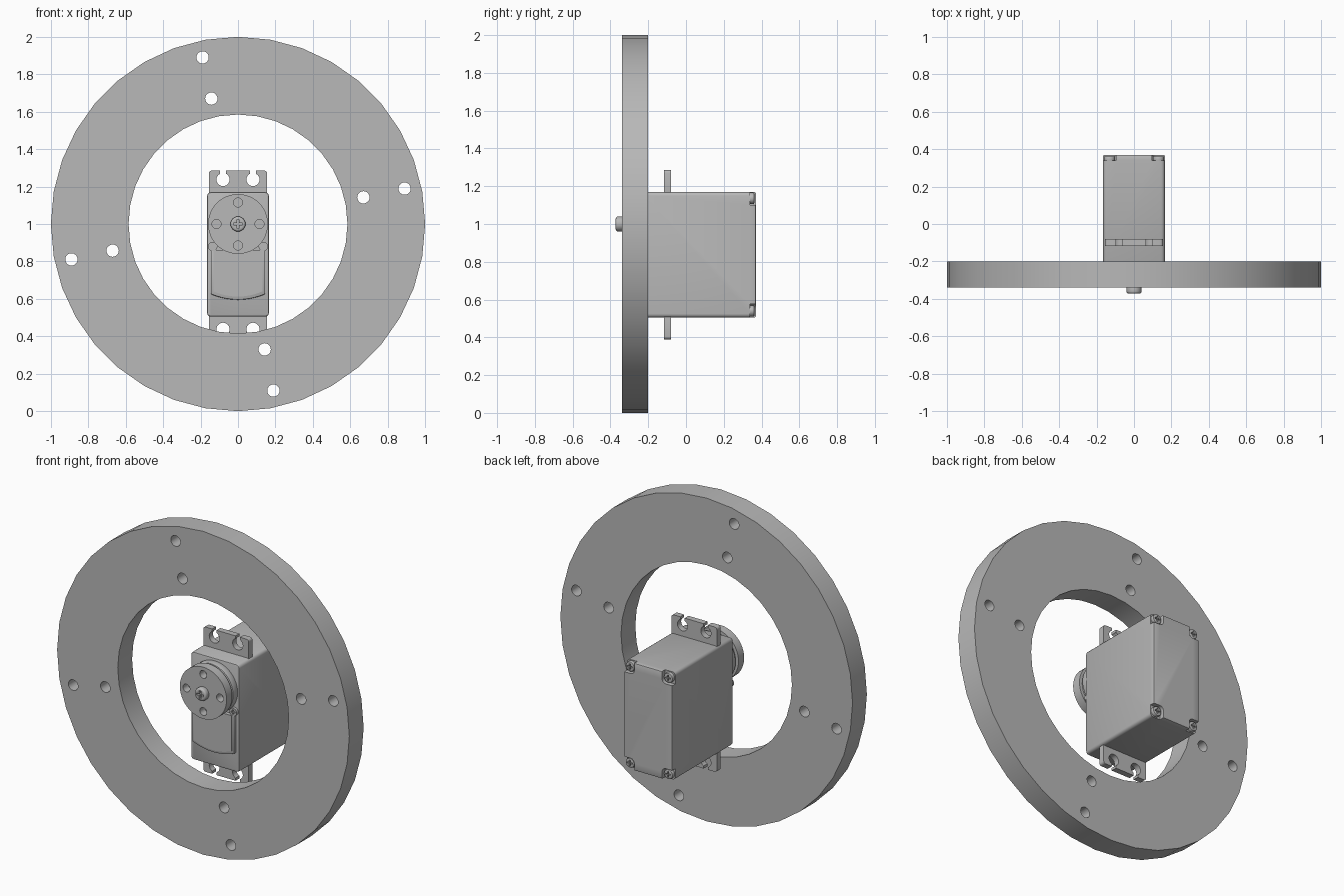
import bpy, bmesh
from math import sin, cos, pi, radians

if "Cube" in bpy.data.objects:
    bpy.data.objects.remove(bpy.data.objects["Cube"], do_unlink=True)

grey = bpy.data.materials.new("plain grey")
grey.use_nodes = True
COLOUR = (0.48, 0.48, 0.48, 1)
grey.diffuse_color = COLOUR
grey.node_tree.nodes["Principled BSDF"].inputs["Base Color"].default_value = COLOUR


def circle(r, x=0, z=1, n=32):
    return [(x + r * sin(2 * pi * i / n), z + r * cos(2 * pi * i / n)) for i in range(n)]


def rounded(x0, x1, z0, z1, r, steps=4):
    pts = []
    for k, (cx, cz) in enumerate([(x1 - r, z1 - r), (x0 + r, z1 - r),
                                  (x0 + r, z0 + r), (x1 - r, z0 + r)]):
        for i in range(steps + 1):
            a = pi / 2 * (k + i / steps)
            pts.append((cx + r * cos(a), cz + r * sin(a)))
    return pts


def rect(x0, x1, z0, z1):
    return [(x0, z0), (x1, z0), (x1, z1), (x0, z1)]


def prism(name, outlines, y0, y1):
    """Extrude one or more x-z outlines from y0 to y1."""
    bm = bmesh.new()
    for pts in outlines:
        face = bm.faces.new([bm.verts.new((x, y0, z)) for x, z in pts])
        moved = bmesh.ops.extrude_face_region(bm, geom=[face], use_keep_orig=True)["geom"]
        for v in moved:
            if isinstance(v, bmesh.types.BMVert):
                v.co.y = y1
    bmesh.ops.recalc_face_normals(bm, faces=bm.faces)
    mesh = bpy.data.meshes.new(name)
    bm.to_mesh(mesh)
    bm.free()
    mesh.materials.append(grey)
    ob = bpy.data.objects.new(name, mesh)
    bpy.context.collection.objects.link(ob)
    return ob


def select(ob):
    bpy.ops.object.select_all(action="DESELECT")
    ob.select_set(True)
    bpy.context.view_layer.objects.active = ob


def cut(ob, outlines, y0, y1):
    cutter = prism("cutter", outlines, y0, y1)
    cutter.hide_render = True
    mod = ob.modifiers.new("cut", "BOOLEAN")
    mod.operation = "DIFFERENCE"
    mod.solver = "EXACT"
    mod.object = cutter
    select(ob)
    bpy.ops.object.modifier_apply(modifier=mod.name)
    bpy.data.objects.remove(cutter, do_unlink=True)


def bevel(ob, width, segments=2):
    mod = ob.modifiers.new("bevel", "BEVEL")
    mod.width = width
    mod.segments = segments
    mod.limit_method = "ANGLE"
    mod.angle_limit = radians(50)
    select(ob)
    bpy.ops.object.modifier_apply(modifier=mod.name)


def smooth(ob):
    select(ob)
    bpy.ops.object.shade_smooth_by_angle(angle=radians(30))


def cross(x, z, arm, half):
    return rect(x - arm, x + arm, z - half, z + half), rect(x - half, x + half, z - arm, z + arm)


# Large flat ring with two circles of four bolt holes
ring = prism("mounting_ring", [circle(1, n=36)], -0.34, -0.20)
cut(ring, [circle(0.585, n=36)], -0.5, 0)
holes = []
for r in (0.685, 0.91):
    for k in range(4):
        a = radians(12 + 90 * k)
        holes.append(circle(0.033, r * cos(a), 1 + r * sin(a), 20))
cut(ring, holes, -0.5, 0)
smooth(ring)

# Motor case with screw pockets in the back corners and pits in the front
MID = 0.8375
case = prism("motor_case", [rounded(-0.165, 0.165, 0.505, 1.17, 0.02)], -0.225, 0.37)
bevel(case, 0.008)
corners = [(sx, sz) for sx in (-1, 1) for sz in (-1, 1)]
pockets = []
for sx, sz in corners:
    x, z = sorted((sx * 0.095, sx * 0.2)), sorted((MID + sz * 0.262, MID + sz * 0.4))
    pockets.append(rounded(x[0], x[1], z[0], z[1], 0.025))
cut(case, pockets, 0.34, 0.5)
smooth(case)

# Back corner screws, each with a cross slot
for sx, sz in corners:
    x, z = sx * 0.131, MID + sz * 0.298
    screw = prism("case_screw", [circle(0.03, x, z, 20)], 0.33, 0.362)
    bevel(screw, 0.006)
    for arm in cross(x, z, 0.018, 0.004):
        cut(screw, [arm], 0.352, 0.4)
    smooth(screw)

# Slotted mounting tabs above and below the case
for s, name in ((1, "upper_tab"), (-1, "lower_tab")):
    z = sorted((MID + s * 0.3, MID + s * 0.448))
    tab = prism(name, [rounded(-0.155, 0.155, z[0], z[1], 0.015)], -0.117, -0.08)
    hole_z = MID + s * 0.4
    slot_z = sorted((hole_z, MID + s * 0.5))
    cut(tab, [circle(0.035, x, hole_z, 24) for x in (-0.08, 0.08)], -0.2, 0)
    cut(tab, [rect(x - 0.015, x + 0.015, *slot_z) for x in (-0.08, 0.08)], -0.2, 0)
    smooth(tab)

# Raised front cover with a sunken groove and a bowed lower edge
def bowed(w, top, low, bow, n=12):
    edge = [(w * (-1 + 2 * i / n), low - bow * (1 - (-1 + 2 * i / n) ** 2)) for i in range(n + 1)]
    return [(-w, top)] + edge + [(w, top)]


cover = prism("front_cover", [bowed(0.145, 0.86, 0.625, 0.03)], -0.243, -0.215)
bevel(cover, 0.006)
smooth(cover)
panel = prism("front_panel", [bowed(0.13, 0.86, 0.64, 0.028)], -0.249, -0.235)
smooth(panel)
for x in (-0.135, 0.135):
    screw = prism("front_screw", [circle(0.025, x, 0.88, 20)], -0.242, -0.215)
    for arm in cross(x, 0.88, 0.015, 0.004):
        cut(screw, [arm], -0.3, -0.234)
    smooth(screw)

# Output boss, horn disc with four holes, and centre screw
boss = prism("output_boss", [circle(0.155, n=48)], -0.268, -0.215)
bevel(boss, 0.006)
smooth(boss)
hub = prism("horn_hub", [circle(0.14, n=40)], -0.29, -0.26)
smooth(hub)
horn = prism("horn_disc", [circle(0.16, n=48)], -0.34, -0.285)
spots = [(0.115, 1), (-0.115, 1), (0, 1.115), (0, 0.885)]
cut(horn, [circle(0.024, x, z, 20) for x, z in spots], -0.5, -0.25)
smooth(horn)
screw = prism("horn_screw", [circle(0.04, n=32)], -0.372, -0.33)
bevel(screw, 0.012, 4)
for arm in cross(0, 1, 0.025, 0.006):
    cut(screw, [arm], -0.4, -0.355)
smooth(screw)
